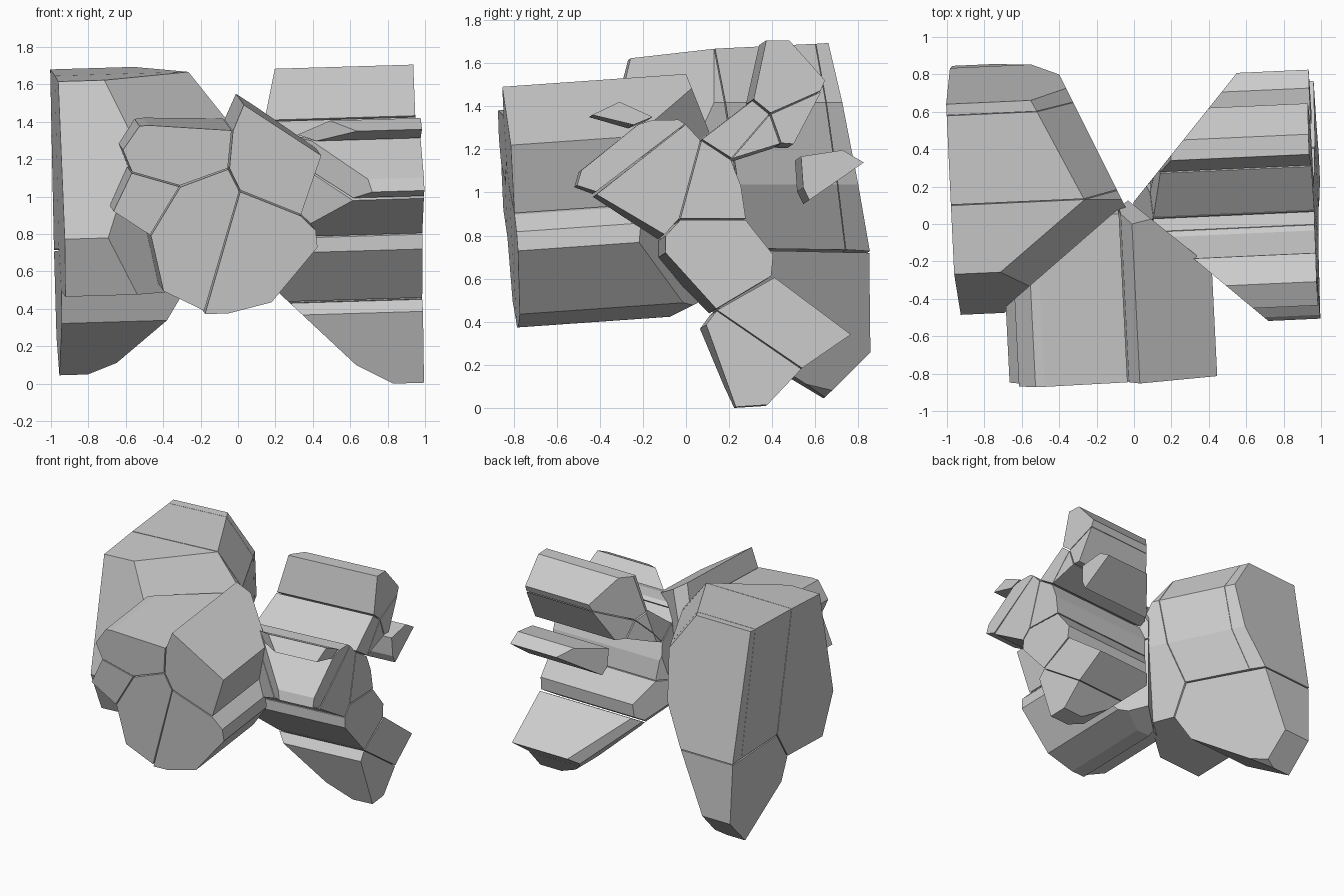
import bpy, bmesh
from mathutils import Vector

GAP = 0.005  # narrow crack left between neighbouring columns


def column(name, outline, place, inward, cuts):
    """Prism from an outer polygon towards the centre, trimmed by planes n.p <= d."""
    bm = bmesh.new()
    mid = sum((Vector(p) for p in outline), Vector((0, 0))) / len(outline)
    pts = []
    for p in outline:
        off = Vector(p) - mid
        q = mid + off * (1 - GAP / max(off.length, 0.05))
        pts.append(place(q.x, q.y))
    step = Vector(inward) * 1.3
    a = [bm.verts.new(p) for p in pts]
    b = [bm.verts.new(Vector(p) + step) for p in pts]
    bm.faces.new(a)
    bm.faces.new(b[::-1])
    for i in range(len(a)):
        j = (i + 1) % len(a)
        bm.faces.new((a[j], a[i], b[i], b[j]))
    for nx, ny, nz, d in cuts:
        n = Vector((nx, ny, nz))
        bmesh.ops.bisect_plane(bm, geom=bm.verts[:] + bm.edges[:] + bm.faces[:], dist=1e-5,
                               plane_co=n * (d / n.length_squared), plane_no=n,
                               clear_outer=True)
        rim = [e for e in bm.edges if e.is_boundary]
        if rim:
            bmesh.ops.holes_fill(bm, edges=rim, sides=0)
    bmesh.ops.recalc_face_normals(bm, faces=bm.faces[:])
    me = bpy.data.meshes.new(name)
    bm.to_mesh(me)
    bm.free()
    bpy.context.collection.objects.link(bpy.data.objects.new(name, me))


def cluster(name, cells, place, inward, cuts):
    for i, c in enumerate(cells):
        column(f"{name}_{i + 1}", c, place, inward, cuts)


# Front columns, outlines in (x, z)
front = [
    [(-.62, 1.25), (-.53, 1.38), (-.48, 1.385), (-.03, 1.355), (-.05, 1.15), (-.31, 1.055), (-.57, 1.13)],
    [(.03, 1.495), (-.03, 1.355), (-.05, 1.15), (.01, 1.03), (.34, .90), (.45, 1.22)],
    [(-.57, 1.13), (-.31, 1.055), (-.47, .79), (-.67, .92)],
    [(-.31, 1.055), (-.05, 1.15), (.01, 1.03), (-.18, .385), (-.40, .49), (-.47, .79)],
    [(.01, 1.03), (.34, .90), (.42, .82), (.43, .73), (.18, .43), (-.06, .37), (-.18, .37)],
]
cluster("front_column", front,
        lambda x, z: (x, -.75 + .05 * x - .07 * z, z), (-.05, 1, .07),
        [(-.87, 1, 0, .155), (.8, 1, 0, .1), (0, 1, .4, .62), (0, 1, -2, -.92)])

# Right columns, outlines in (y, z)
right = [
    [(.14, .455), (.54, .18), (.38, .01), (.23, 0), (.09, .39)],
    [(.14, .455), (.41, .61), (.77, .34), (.54, .18)],
    [(-.10, .80), (-.03, .875), (.28, .875), (.41, .71), (.40, .61), (.14, .455), (-.10, .72)],
    [(-.51, 1.03), (-.49, 1.10), (-.22, 1.32), (-.15, 1.34), (-.03, 1.34), (0, 1.32), (-.42, 1.0)],
    [(-.42, .99), (0, 1.32), (.07, 1.245), (-.03, .875), (-.10, .80)],
    [(.07, 1.245), (.21, 1.155), (.26, 1.03), (.28, .875), (-.03, .875)],
    [(.07, 1.245), (.31, 1.43), (.39, 1.365), (.21, 1.155)],
    [(.31, 1.43), (.39, 1.365), (.63, 1.47), (.65, 1.52), (.48, 1.71), (.37, 1.71)],
    [(.39, 1.365), (.63, 1.47), (.50, 1.22), (.44, 1.225)],
    [(.21, 1.155), (.39, 1.365), (.44, 1.225)],
    [(.53, 1.17), (.54, 1.02), (.57, .96), (.83, 1.14), (.73, 1.2)],
    [(-.44, 1.36), (-.31, 1.425), (-.15, 1.35), (-.24, 1.31)],
]
cluster("right_column", right,
        lambda y, z: (1.005 - .045 * y - .03 * z, y, z), (-1, -.045, -.03),
        [(-1, .8, 0, .096), (-1, -1.2, 0, -.096), (-1, 0, -1.07, -.738),
         (-1, 0, -2, -.83), (-1, 0, .2, .14)])

# Left blocks, outlines in (y, z)
left = [
    [(-.27, 1.62), (.10, 1.65), (.25, .715), (.10, .49), (-.36, .46), (-.49, .77)],
    [(.10, 1.65), (.58, 1.68), (.72, .715), (.25, .715)],
    [(.58, 1.68), (.64, 1.685), (.835, .71), (.72, .715)],
    [(.25, .715), (.835, .71), (.85, .25), (.64, .04), (.17, .32), (.10, .49)],
]
cluster("left_block", left,
        lambda y, z: (-.925 - .045 * y - .03 * z, y, z), (1, .045, .03),
        [(1, .5, 0, 0), (1, -1.16, 0, -.143), (1, .5, -.4, -.415),
         (1, 0, -2.5, -.925), (1, .5, .8, 1.133), (1, -1.25, .8, .906)])
